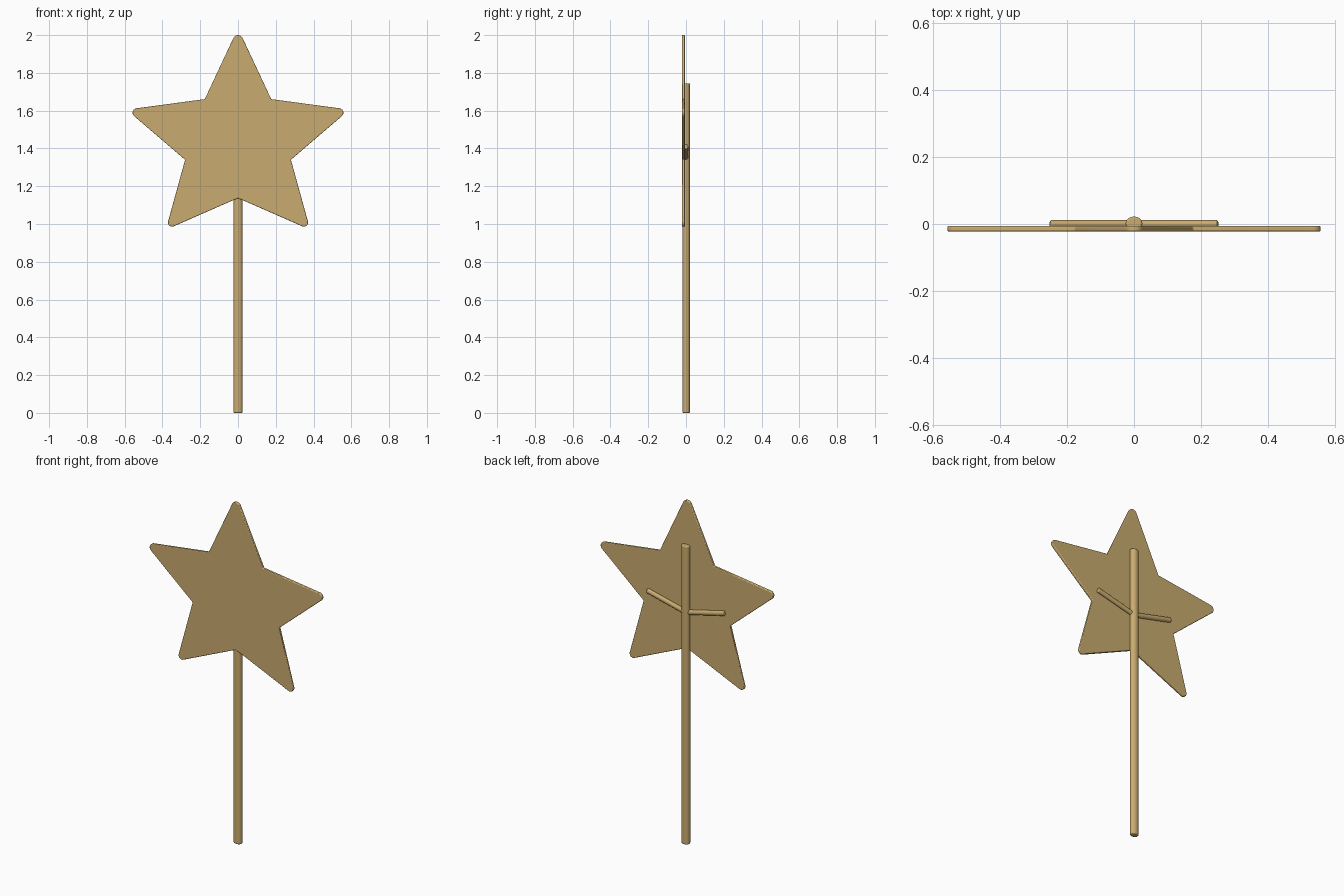
import bpy, bmesh, math
from mathutils import Vector

if "Cube" in bpy.data.objects:
    bpy.data.objects.remove(bpy.data.objects["Cube"])

tan = bpy.data.materials.new("tan_wood")
tan.diffuse_color = (0.59, 0.41, 0.16, 1)
tan.use_nodes = True
tan.node_tree.nodes["Principled BSDF"].inputs["Base Color"].default_value = tan.diffuse_color


def finish(ob, bevel):
    ob.data.materials.append(tan)
    m = ob.modifiers.new("soft_edges", 'BEVEL')
    m.width = bevel
    m.segments = 3
    m.limit_method = 'ANGLE'
    m.angle_limit = math.radians(40)
    bpy.ops.object.select_all(action='DESELECT')
    ob.select_set(True)
    bpy.context.view_layer.objects.active = ob
    bpy.ops.object.shade_smooth_by_angle(angle=math.radians(35))


def rod(name, a, b, rx, ry, bevel):
    # round bar between two points, rx across and ry in depth
    a, b = Vector(a), Vector(b)
    d = b - a
    bpy.ops.mesh.primitive_cylinder_add(vertices=32, radius=1, depth=d.length,
                                        location=(a + b) / 2,
                                        rotation=(0, math.atan2(d.x, d.z), 0))
    ob = bpy.context.object
    ob.name = name
    ob.scale = (rx, ry, 1)
    bpy.ops.object.transform_apply(location=False, rotation=False, scale=True)
    finish(ob, bevel)


def rounded_tip(a, c, b, r, n=10):
    # arc round centre c, tangent to the lines from a and b (clockwise outline)
    a, b, c = Vector(a), Vector(b), Vector(c)
    da, db = a - c, b - c
    t0 = math.atan2(da.y, da.x) - math.acos(r / da.length)
    t1 = math.atan2(db.y, db.x) + math.acos(r / db.length)
    while t1 > t0:
        t1 -= 2 * math.pi
    return [(c.x + r * math.cos(t0 + (t1 - t0) * i / n),
             c.y + r * math.sin(t0 + (t1 - t0) * i / n)) for i in range(n + 1)]


# Star plate: five rounded tips between sharp inner corners
inner = [(-0.176, 1.661), (0.176, 1.661), (0.28, 1.34), (0, 1.137), (-0.28, 1.34)]
tips = [((0, 1.973), 0.027), ((0.534, 1.589), 0.024), ((0.349, 1.008), 0.022),
        ((-0.349, 1.008), 0.022), ((-0.534, 1.589), 0.024)]
outline = []
for i, (c, r) in enumerate(tips):
    a, b = inner[i], inner[(i + 1) % 5]
    outline.append(a)
    outline += rounded_tip(a, c, b, r)
bm = bmesh.new()
face = bm.faces.new([bm.verts.new((x, -0.022, z)) for x, z in outline])
res = bmesh.ops.extrude_face_region(bm, geom=[face])
bmesh.ops.translate(bm, vec=(0, 0.016, 0),
                    verts=[g for g in res["geom"] if isinstance(g, bmesh.types.BMVert)])
bmesh.ops.recalc_face_normals(bm, faces=bm.faces)
me = bpy.data.meshes.new("star_plate")
bm.to_mesh(me)
bm.free()
star = bpy.data.objects.new("star_plate", me)
bpy.context.collection.objects.link(star)
finish(star, 0.004)

# Stick behind the star
rod("stick", (0, 0.0015, 0), (0, 0.0015, 1.745), 0.025, 0.0205, 0.006)

# Two slanted braces on the back
for side, s in (("right", 1), ("left", -1)):
    rod("brace_" + side, (0, 0, 1.35), (s * 0.25, 0, 1.41), 0.014, 0.012, 0.004)
